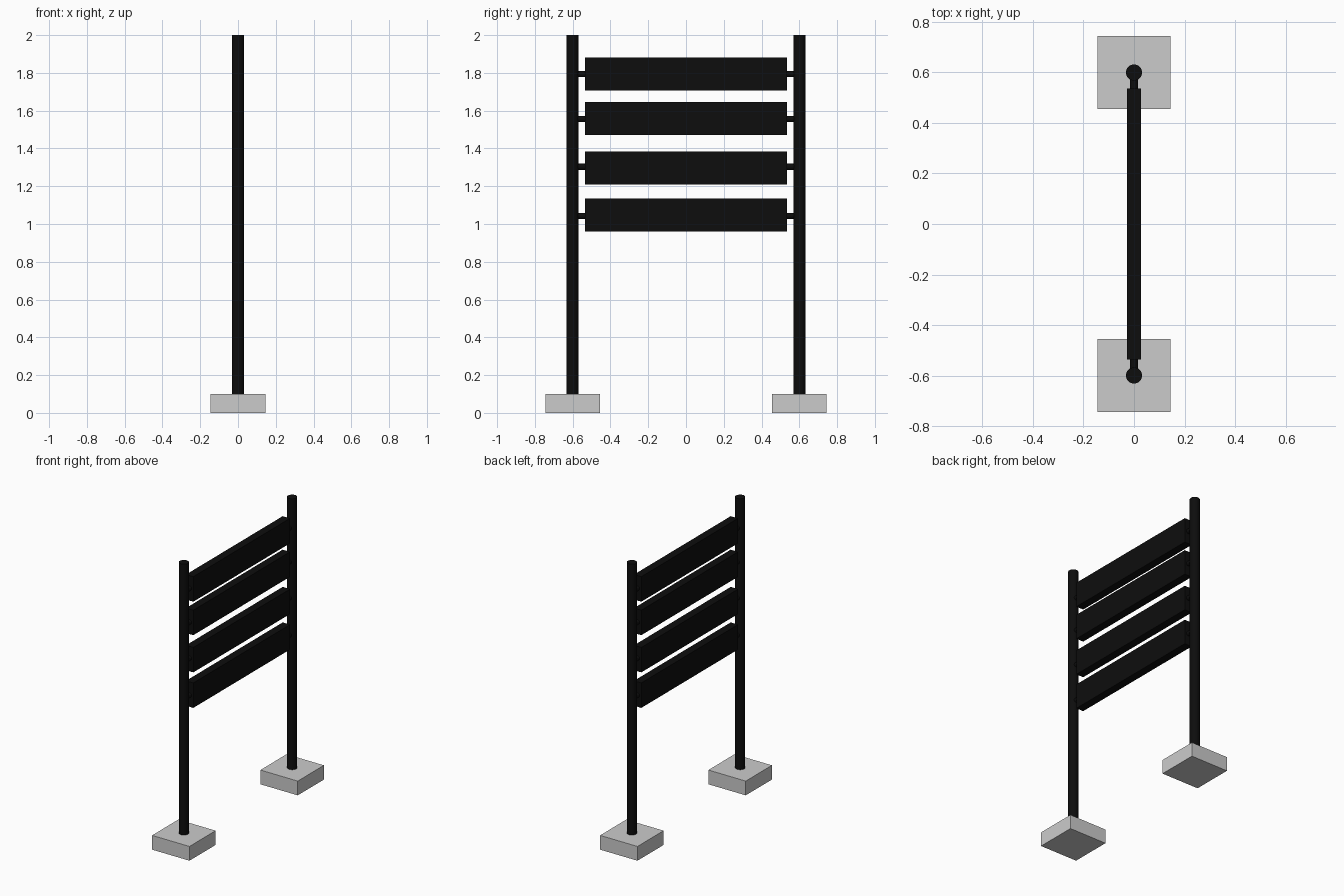
import bpy
from math import pi

if "Cube" in bpy.data.objects:
    bpy.data.objects.remove(bpy.data.objects["Cube"])

black = bpy.data.materials.new("black_paint")
black.diffuse_color = (0.004, 0.004, 0.004, 1)
black.use_nodes = True
black.node_tree.nodes["Principled BSDF"].inputs["Base Color"].default_value = black.diffuse_color


def box(name, loc, size, mat=None):
    bpy.ops.mesh.primitive_cube_add(size=1, location=loc)
    ob = bpy.context.object
    ob.name = name
    ob.scale = size
    bpy.ops.object.transform_apply(location=False, rotation=False, scale=True)
    if mat:
        ob.data.materials.append(mat)
    return ob


def rod(name, loc, radius, length, rot=(0, 0, 0)):
    bpy.ops.mesh.primitive_cylinder_add(vertices=32, radius=radius, depth=length,
                                        location=loc, rotation=rot)
    ob = bpy.context.object
    ob.name = name
    ob.data.materials.append(black)
    bpy.ops.object.shade_smooth_by_angle()
    return ob


PANEL_HEIGHTS = (1.048, 1.297, 1.558, 1.793)
PIN_HEIGHTS = (1.043, 1.303, 1.556, 1.793)

# Concrete feet, posts and the short pins joining posts to panels
for side, label in ((-1, "left"), (1, "right")):
    box(f"{label}_foot", (0, side * 0.6, 0.05), (0.29, 0.29, 0.1))
    rod(f"{label}_post", (0, side * 0.6, 1.05), 0.032, 1.9)
    for i, z in enumerate(PIN_HEIGHTS):
        rod(f"{label}_pin_{i + 1}", (0, side * 0.56, z), 0.016, 0.06, (pi / 2, 0, 0))

# Horizontal sign panels
for i, z in enumerate(PANEL_HEIGHTS):
    box(f"panel_{i + 1}", (0, 0, z), (0.057, 1.072, 0.175), black)
